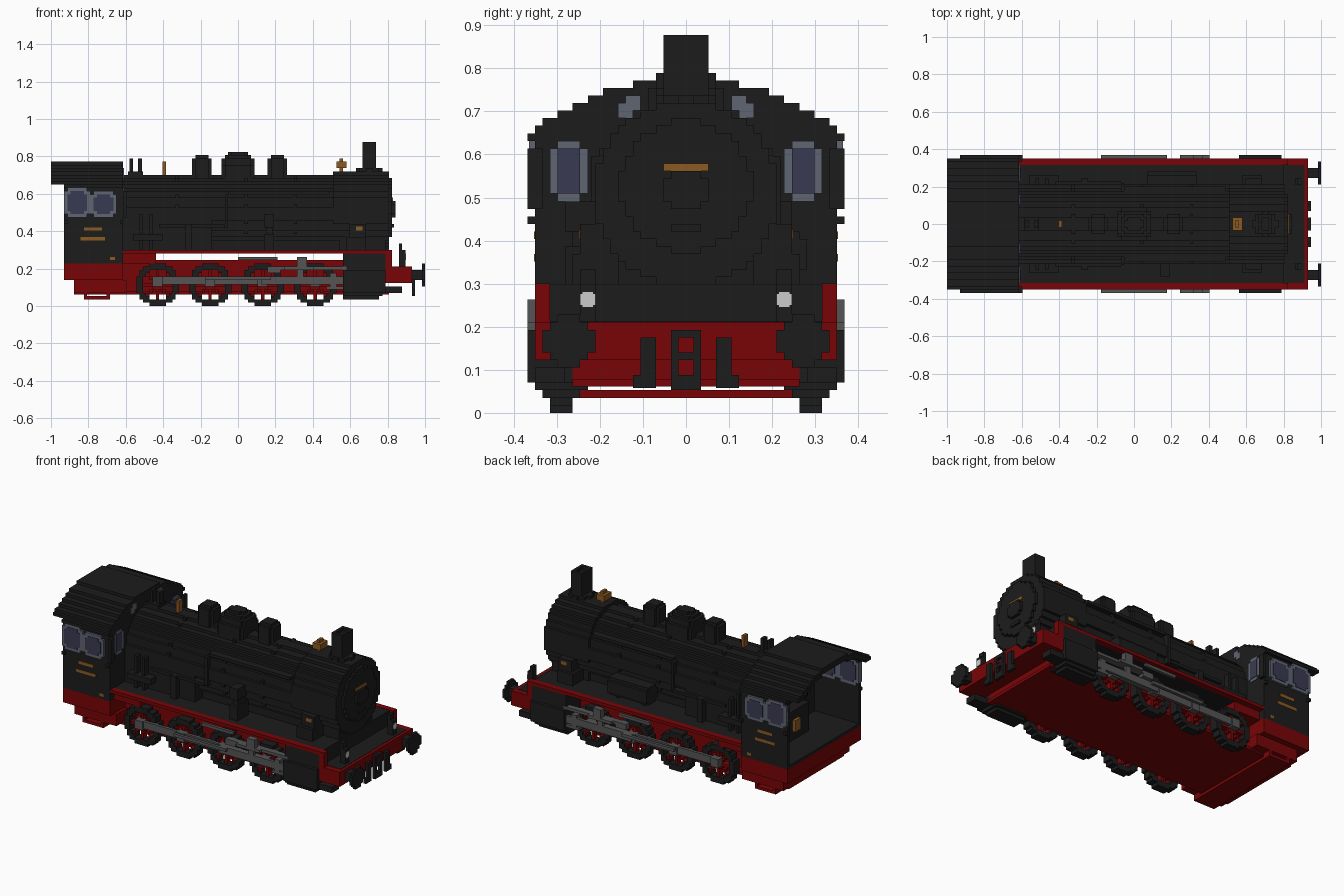
import bpy, bmesh, math

if "Cube" in bpy.data.objects:
    bpy.data.objects.remove(bpy.data.objects["Cube"])

U = 2 / 114  # one block; all sizes below are counted in blocks


def material(name, rgb):
    m = bpy.data.materials.new(name)
    m.use_nodes = True
    m.diffuse_color = (*rgb, 1)
    m.node_tree.nodes["Principled BSDF"].inputs["Base Color"].default_value = (*rgb, 1)
    return m


BLACK = material("black", (0.0115, 0.0115, 0.0115))
RED = material("dark_red", (0.19, 0.0015, 0.002))
STEEL = material("steel_grey", (0.09, 0.09, 0.09))
BRASS = material("brass", (0.26, 0.105, 0.016))
FRAME = material("window_frame_grey", (0.115, 0.13, 0.17))
GLASS = material("window_glass", (0.042, 0.042, 0.085))
WHITE = material("lamp_white", (0.6, 0.6, 0.6))


# 2D block patterns
def disc(r, ci=0, cj=0, inner=0):
    span = range(-int(r) - 2, int(r) + 3)
    ci0, cj0 = math.floor(ci), math.floor(cj)
    return {(ci0 + i, cj0 + j) for i in span for j in span
            if inner <= math.hypot(ci0 + i + .5 - ci, cj0 + j + .5 - cj) < r}


def rect(i0, i1, j0, j1, cut=False):
    cells = {(i, j) for i in range(i0, i1) for j in range(j0, j1)}
    if cut:
        cells -= {(i0, j0), (i0, j1 - 1), (i1 - 1, j0), (i1 - 1, j1 - 1)}
    return cells


# Extrude a block pattern along an axis, keeping only the outer faces
def prism(axis, a0, a1, cells):
    def add(bm):
        def quad(pts):
            vs = []
            for a, i, j in pts:
                co = ((a, i, j), (i, a, j), (i, j, a))[axis]
                vs.append(bm.verts.new([c * U for c in co]))
            bm.faces.new(vs[::-1] if axis == 1 else vs)
        for i, j in cells:
            ring = [(i, j), (i + 1, j), (i + 1, j + 1), (i, j + 1)]
            quad([(a1, *p) for p in ring])
            quad([(a0, *p) for p in ring[::-1]])
            for k, (di, dj) in enumerate(((0, -1), (1, 0), (0, 1), (-1, 0))):
                if (i + di, j + dj) not in cells:
                    p, q = ring[k], ring[(k + 1) % 4]
                    quad([(a0, *p), (a0, *q), (a1, *q), (a1, *p)])
    return add


def box(x0, x1, y0, y1, z0, z1):
    def add(bm):
        vs = bmesh.ops.create_cube(bm, size=1)["verts"]
        for v in vs:
            v.co = [U * (lo + (c + .5) * (hi - lo)) for c, lo, hi
                    in zip(v.co, (x0, y0, z0), (x1, y1, z1))]
    return add


def part(name, mat, *shapes, mirror=False):
    bm = bmesh.new()
    for s in shapes:
        s(bm)
    me = bpy.data.meshes.new(name)
    bm.to_mesh(me)
    bm.free()
    me.materials.append(mat)
    ob = bpy.data.objects.new(name, me)
    bpy.context.scene.collection.objects.link(ob)
    if mirror:
        mod = ob.modifiers.new("Mirror", 'MIRROR')
        mod.use_axis = (False, True, False)
        mod.use_mirror_merge = False


# Chassis and running boards
part("chassis", RED, box(-50, 46, -15, 15, 3.5, 4.5), box(-50, -35, -12, 12, 4.5, 12),
     box(-35, 44, -12, 12, 4.5, 14), box(43, 45, -15, 15, 4.5, 12),
     box(-35, -25, -18, 18, 13, 16))
part("rear_frame", RED, box(-53, -35, -20, 20, 8, 13), box(-50, -34, -18, 18, 4, 8))
part("cab_steps", RED, box(-47, -39, -18, 18, 2, 3), box(-47, -46, 15, 18, 3, 8),
     box(-40, -39, 15, 18, 3, 8), box(-47, -46, -18, -15, 3, 8), box(-40, -39, -18, -15, 3, 8))
part("running_board", BLACK, box(-35, 45, -18, 18, 16, 17), box(43, 45.5, -18, 18, 12, 17))
part("running_board_edge", RED, box(-35, 47, 18, 20, 16, 17.1),
     box(45, 47, 18, 20, 7, 16), mirror=True)

# Front beam, buffers, lamps and coupling
part("buffer_beam", RED, box(45, 53, -20, 20, 7, 12))
part("front_deck", BLACK, box(45, 52, -18, 18, 11.9, 12.1))
part("buffers", BLACK, box(53, 56, 14, 17, 8, 11),
     prism(0, 56, 57, disc(3.5, 15.5, 9.5)), mirror=True)
part("lamps", BLACK, box(49, 51, 12, 14, 12, 17), box(49, 50, 12, 14, 17, 19), mirror=True)
part("lamp_lenses", WHITE, box(51, 51.1, 12, 14, 14.3, 15.7),
     box(51, 51.15, 12.3, 13.7, 14, 16), mirror=True)
part("coupling", BLACK, box(53, 54, 1, 2, 3, 11), box(53, 54, 0, 1, 10, 11),
     box(53, 54, 0, 1, 7, 8), box(53, 54, 0, 1, 3, 5), mirror=True)
part("brake_hoses", BLACK, box(53, 54, 4, 6, 3.3, 10), box(53, 54, 6, 7, 3.3, 5), mirror=True)
part("rail_guards", BLACK, box(45, 50, 16, 20, 4, 6), mirror=True)

# Wheels
for n, cx in enumerate((-24.5, -8.5, 7.5, 23.5), 1):
    hub = math.floor(cx)
    spokes = {(i, j) for i, j in disc(5, cx, 6.5)
              if i == hub or j == 6 or abs(i - hub) == abs(j - 6)}
    part(f"wheel_tyre_{n}", BLACK, prism(1, 15, 18, disc(6.7, cx, 6.5, 4.8)), mirror=True)
    part(f"wheel_spokes_{n}", RED, prism(1, 15.5, 17.5, spokes | disc(1.6, cx, 6.5)), mirror=True)
    part(f"crank_pin_{n}", STEEL, prism(1, 17, 19.5, rect(hub - 1, hub + 2, 6, 9)), mirror=True)

# Rods, valve gear and cylinders
part("coupling_rod", STEEL, box(-25, 25, 18, 19, 6.5, 9), mirror=True)
part("main_rod", STEEL, box(7, 32, 19, 20, 6.5, 9), box(27, 33, 18, 20, 5, 6),
     box(28, 30, 17, 20, 5, 10), mirror=True)
part("valve_gear", STEEL, box(0, 12, 19, 20, 14, 15), box(9, 13, 18, 20, 10, 12),
     box(12, 33, 18, 20, 11, 12), box(18, 21, 19, 21, 11, 15), box(18, 20, 19, 20, 8, 11),
     box(14, 23, 20, 21, 11, 12), box(-10, 10, 20, 21, 8, 9), mirror=True)
part("cylinders", BLACK, box(32, 45, 12, 20, 9, 16), box(32, 45, 13, 21, 4, 11),
     box(32, 44, 13, 20, 3, 9), box(32, 43, 14, 19, 2, 3), mirror=True)

# Boiler, smokebox and door
part("boiler", BLACK, prism(0, -39, 29, disc(11.7, 0, 28)))
part("boiler_bands", BLACK, *[prism(0, x, x + 1, disc(12, 0, 28)) for x in (-19, 2, 17)])
part("smokebox", BLACK, prism(0, 29, 46, disc(12.2, 0, 29)), box(31, 45, -9, 9, 17, 20))
part("smokebox_door", BLACK, prism(0, 46, 47, disc(8.7, 0, 30)),
     prism(0, 47, 48, rect(-2, 2, 27, 32) | rect(-3, 3, 28, 31)),
     box(47, 47.6, -2, 2, 24, 25))
part("door_plate", BRASS, box(47, 47.2, -3, 3, 32, 33))
part("firebox", BLACK, box(-35, -8, -12, 12, 17, 28), box(-8, 31, -8, 8, 17, 20))

# Boiler top fittings
for name, cx in (("rear_sandbox", -11), ("front_sandbox", 12)):
    part(name, BLACK, prism(2, 38, 45, rect(cx - 3, cx + 3, -3, 3, True)),
         prism(2, 45, 46, rect(cx - 2, cx + 2, -2, 2)))
part("steam_dome", BLACK, *[prism(2, z0, z1, rect(-x, x, -y, y, True)) for z0, z1, x, y in
                            ((37, 43, 5, 5), (43, 45, 5, 4), (45, 46, 4, 3), (46, 47, 3, 2))])
part("chimney", BLACK, prism(2, 39, 42, disc(3.7, 40, 0)), box(38, 42, -3, 3, 42, 49),
     prism(2, 49, 50, rect(38, 42, -3, 3) - rect(39, 41, -2, 2)))
part("safety_valves", BLACK, box(-33, -32, -1, 1, 39, 45), box(-30.5, -29.3, -1, 1, 39, 45),
     box(-33.5, -29, -2, 2, 39, 41))
part("bell", BRASS, box(31, 32, -1, 1, 40, 42), box(30, 33, -2, 2, 42, 44),
     box(31, 32, -1, 1, 44, 45))
part("whistle", BRASS, box(-23, -22, -1, 1, 39, 44))

# Pipes, pumps and tanks on the flanks
part("steam_pipes", BLACK, box(33, 39, 8, 15, 17, 21), box(34, 39, 8, 14, 21, 25), mirror=True)
part("steam_pipe_caps", BRASS, box(36, 38, 13.9, 14.15, 23, 24.2), mirror=True)
part("flank_pipes", BLACK, box(-30, -29, 11, 14, 17, 28), box(-27, -26, 11, 14, 17, 28),
     box(-32, -23, 12, 15, 20, 22), box(-16, -14, 11, 14, 17, 25), box(-24, -4, 11, 13, 24, 25),
     box(-4, -3, 9, 12.5, 24, 34), box(-3, 28, 9, 11.5, 34, 35), mirror=True)
part("air_pump", BLACK, box(8, 11, -16, -10, 17, 22), box(8.5, 10.5, -15, -10, 22, 24),
     box(8, 11, -16, -10, 24, 28))
part("air_tank", BLACK, prism(0, 4, 19, disc(3.2, 13, 21)), box(6, 7, 8, 14, 17, 20),
     box(16, 17, 8, 14, 17, 20))

# Cab shell: stepped roof profile, open at the back
ROOF = {37: 20, 38: 19, 39: 17, 40: 15, 41: 13, 42: 11, 43: 7}
gable = {(y, z) for z, h in ROOF.items() for y in range(-h, h)}
shell = {(y, z) for y, z in gable if (y, z + 2) not in gable or abs(y + .5) > 18}
part("cab_roof", BLACK, prism(0, -57, -35, shell))
part("cab_front_wall", BLACK, prism(0, -36, -35, gable | rect(-20, 20, 13, 37)))
part("cab_floor", BLACK, box(-53, -36, -19, 19, 13, 14))
part("cab_sides", BLACK, box(-53, -36, 19, 20, 13, 37), box(-53, -35, 20, 21, 36, 37),
     box(-53, -52, 20, 21, 25, 26), box(-36, -35, 20, 21, 25, 26),
     box(-35, -34, 19, 21, 27, 35), mirror=True)
part("firebox_door", BLACK, box(-43, -39, -6, 6, 14, 24))
part("backhead_fittings", BRASS, box(-44, -43, 0, 3, 17, 21), box(-40, -39, -5, -3, 28, 30))

# Cab windows and brass plates
part("side_window_frames", FRAME, prism(1, 18.8, 20.8, rect(-53, -45, 27, 36, True)),
     prism(1, 18.8, 20.8, rect(-45, -37, 27, 35, True)), mirror=True)
part("side_window_glass", GLASS, prism(1, 18.6, 20.95, rect(-52, -46, 28, 35, True)),
     prism(1, 18.6, 20.95, rect(-44, -38, 28, 34, True)), mirror=True)
part("front_window_frames", FRAME, prism(0, -36.2, -34.8, rect(13, 18, 28, 36, True)),
     prism(0, -36.2, -34.8, rect(6, 9, 39, 42) - {(6, 39), (8, 41)}), mirror=True)
part("front_window_glass", GLASS, prism(0, -36.4, -34.6, rect(14, 17, 29, 35)), mirror=True)
part("cab_plates", BRASS, box(-47, -41.5, 19.9, 20.12, 23, 24), box(-48, -40.5, 19.9, 20.12, 20, 21),
     box(-39, -37.5, 19.9, 20.12, 14, 15), mirror=True)
